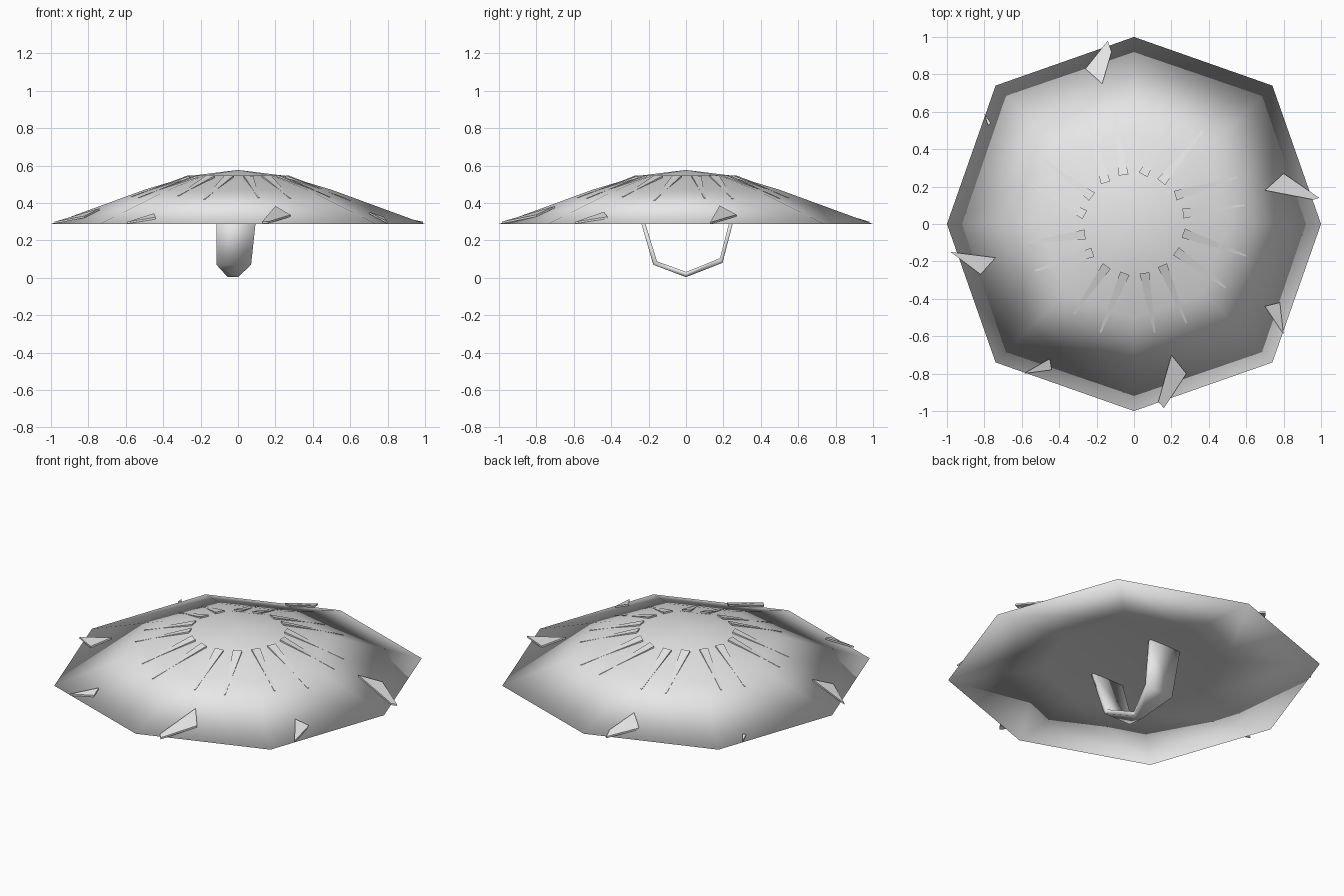
import bpy, bmesh, math
from mathutils import Vector

if "Cube" in bpy.data.objects:
    bpy.data.objects.remove(bpy.data.objects["Cube"])

grey = bpy.data.materials.new("light_grey")
grey.diffuse_color = (0.8, 0.8, 0.8, 1)
grey.use_nodes = True
grey.node_tree.nodes["Principled BSDF"].inputs["Base Color"].default_value = grey.diffuse_color


def finish(name, bm, smooth):
    bmesh.ops.recalc_face_normals(bm, faces=bm.faces)
    for f in bm.faces:
        f.smooth = smooth
    me = bpy.data.meshes.new(name)
    bm.to_mesh(me)
    bm.free()
    me.materials.append(grey)
    ob = bpy.data.objects.new(name, me)
    bpy.context.collection.objects.link(ob)
    return ob


# Octagonal plan and stepped height profile of the shell
OCT = [(1, 0), (.74, .74), (0, 1), (-.74, .74), (-1, 0), (-.74, -.74), (0, -1), (.74, -.74)]
TOP = [(0, .577), (.25, .546), (.5, .471), (1, .288)]
UNDER = [(.5, .33), (0, .365)]


def roof(x, y):
    """Height of the upper shell above a plan position."""
    a, b = sorted((abs(x), abs(y)))
    f = (.331 * a + .943 * b) / .943
    for (f0, z0), (f1, z1) in zip(TOP, TOP[1:]):
        if f <= f1:
            return z0 + (z1 - z0) * (f - f0) / (f1 - f0)
    return TOP[-1][1]


# Shell: one closed, fully smooth skin that shares its rim
bm = bmesh.new()
rings = []
for f, z in TOP + UNDER:
    pts = OCT if f else [(0, 0)]
    rings.append([bm.verts.new((x * f, y * f, z)) for x, y in pts])
for a, b in zip(rings, rings[1:]):
    for i in range(8):
        j = (i + 1) % 8
        if len(a) == 1:
            bm.faces.new((a[0], b[i], b[j]))
        elif len(b) == 1:
            bm.faces.new((a[i], a[j], b[0]))
        else:
            bm.faces.new((a[i], a[j], b[j], b[i]))
finish("shell", bm, True)


def plate(bm, points, thick):
    """Thin slab given by its upper outline."""
    up = [bm.verts.new(p) for p in points]
    low = [bm.verts.new(Vector(p) - Vector((0, 0, thick))) for p in points]
    bm.faces.new(up)
    bm.faces.new(low[::-1])
    n = len(up)
    for i in range(n):
        bm.faces.new((up[i], low[i], low[(i + 1) % n], up[(i + 1) % n]))


# Radial slivers: wide lifted inner end, pointed outer tip sunk in the shell
TIPS = [(.59, .10), (.55, .25), (.37, .50), (.21, .55), (-.10, .58), (-.24, .54),
        (-.48, .34), (-.55, .21), (-.57, -.10), (-.53, -.25), (-.32, -.48), (-.18, -.58),
        (.11, -.58), (.28, -.53), (.49, -.34), (.60, -.17)]
bm = bmesh.new()
for k, (tx, ty) in enumerate(TIPS):
    ang = math.radians(12 + 22.5 * k)
    inner = Vector((math.cos(ang), math.sin(ang), 0)) * .268
    tip = Vector((tx, ty, 0))
    side = (tip - inner).cross(Vector((0, 0, 1))).normalized()
    pts = []
    for p, w, lift in ((inner, .026, .010), (tip, .004, .003)):
        pair = [p + side * w, p - side * w]
        for q in (pair if p is inner else pair[::-1]):
            pts.append((q.x, q.y, roof(q.x, q.y) + lift))
    plate(bm, pts, .012)
finish("radial_slivers", bm, False)

# Flat shards scattered along the rim
SHARDS = [
    [(-.14, .98), (-.12, .92), (-.17, .75), (-.26, .83)],
    [(.80, .27), (.99, .14), (.96, .13), (.70, .18)],
    [(.78, -.42), (.70, -.44), (.80, -.59)],
    [(.20, -.70), (.28, -.80), (.16, -.985), (.13, -.95)],
    [(-.45, -.72), (-.44, -.78), (-.59, -.80)],
    [(-.98, -.15), (-.74, -.18), (-.82, -.27)],
    [(-.80, .59), (-.765, .54), (-.78, .525)],
]
bm = bmesh.new()
for shard in SHARDS:
    plate(bm, [(x, y, roof(x, y) + .012) for x, y in shard], .01)
finish("rim_shards", bm, False)

# Hand strap: outer y, z, inner y, z, then left and right x
STATIONS = [
    (-.256, .35, -.236, .35, -.115, .10),
    (-.175, .07, -.155, .088, -.115, .07),
    (0, .004, 0, .032, -.055, .0),
    (.195, .08, .182, .105, -.115, .07),
    (.266, .35, .245, .35, -.115, .10),
]
bm = bmesh.new()
loops = []
for yo, zo, yi, zi, x0, x1 in STATIONS:
    loops.append([bm.verts.new(p) for p in
                  ((x0, yo, zo), (x1, yo, zo), (x1, yi, zi), (x0, yi, zi))])
for a, b in zip(loops, loops[1:]):
    for i in range(4):
        j = (i + 1) % 4
        bm.faces.new((a[i], a[j], b[j], b[i]))
bm.faces.new(loops[0])
bm.faces.new(loops[-1][::-1])
finish("hand_strap", bm, True)
